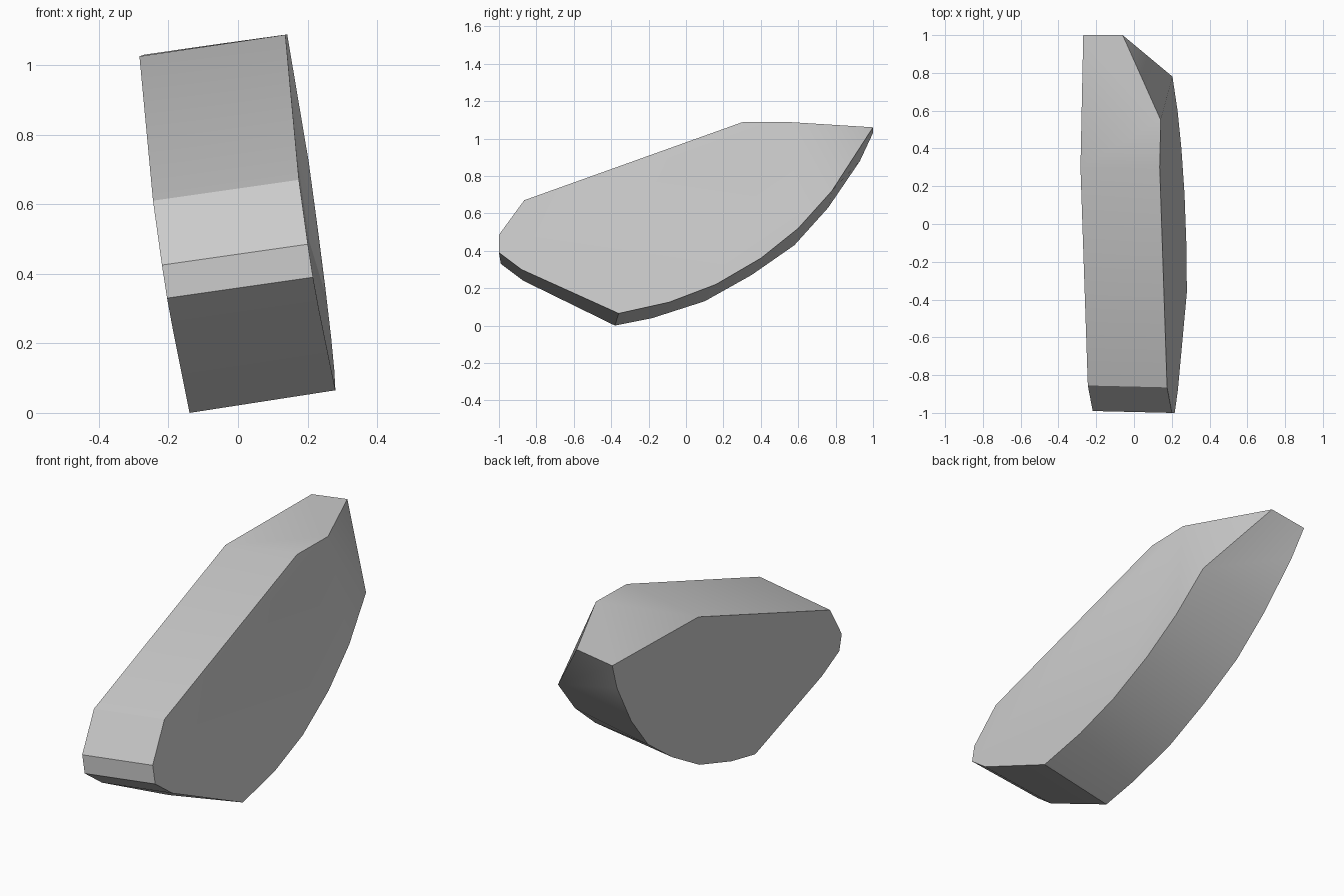
import bpy
import bmesh
from math import radians

cube = bpy.data.objects.get("Cube")
if cube:
    bpy.data.objects.remove(cube, do_unlink=True)

# Single stone colour
stone = bpy.data.materials.new("light grey")
stone.use_nodes = True
colour = (0.6, 0.6, 0.6, 1)
stone.diffuse_color = colour
stone.node_tree.nodes["Principled BSDF"].inputs["Base Color"].default_value = colour

# Matching side outlines (y, z), from the top ridge round the front and under
right_outline = [(.30, 1.087), (-.865, .67), (-1, .485), (-1, .39), (-.88, .30), (-.36, .065),
                 (-.09, .125), (.16, .22), (.40, .36), (.60, .52), (.78, .72)]
left_outline = [(.30, 1.025), (-.855, .61), (-.99, .425), (-.99, .33), (-.87, .24), (-.38, 0),
                (-.18, .04), (.10, .13), (.35, .27), (.58, .43), (.76, .63)]

bm = bmesh.new()


def side_vert(offset, point):
    """Place an outline point on one of the two leaning side planes."""
    y, z = point
    return bm.verts.new((offset - .155 * z + .022 * y, y, z))


right = [side_vert(.298, p) for p in right_outline]
left = [side_vert(-.131, p) for p in left_outline]

# Pointed back end with one corner cut away
ridge_end = side_vert(.298, (.55, 1.088))
heel = side_vert(-.131, (.93, .88))
tip = side_vert(-.131, (1, 1.03))
cut_tip = bm.verts.new((-.06, 1, 1.06))

# Rim between the sides
for i in range(len(right) - 1):
    bm.faces.new((right[i], right[i + 1], left[i + 1], left[i]))

# Back end and side faces
corner = right[-1]
for loop in ((corner, heel, left[-1]), (corner, tip, heel), (corner, cut_tip, tip),
             (corner, ridge_end, cut_tip),
             (right[0], left[0], tip, cut_tip, ridge_end),
             right + [ridge_end], left + [heel, tip]):
    bm.faces.new(loop)
bmesh.ops.recalc_face_normals(bm, faces=bm.faces)

mesh = bpy.data.meshes.new("stone_slab")
bm.to_mesh(mesh)
bm.free()
mesh.materials.append(stone)
slab = bpy.data.objects.new("stone_slab", mesh)
bpy.context.collection.objects.link(slab)

# Soft shading on the curved rim, crisp side edges
bpy.context.view_layer.objects.active = slab
slab.select_set(True)
bpy.ops.object.shade_smooth_by_angle(angle=radians(30))
